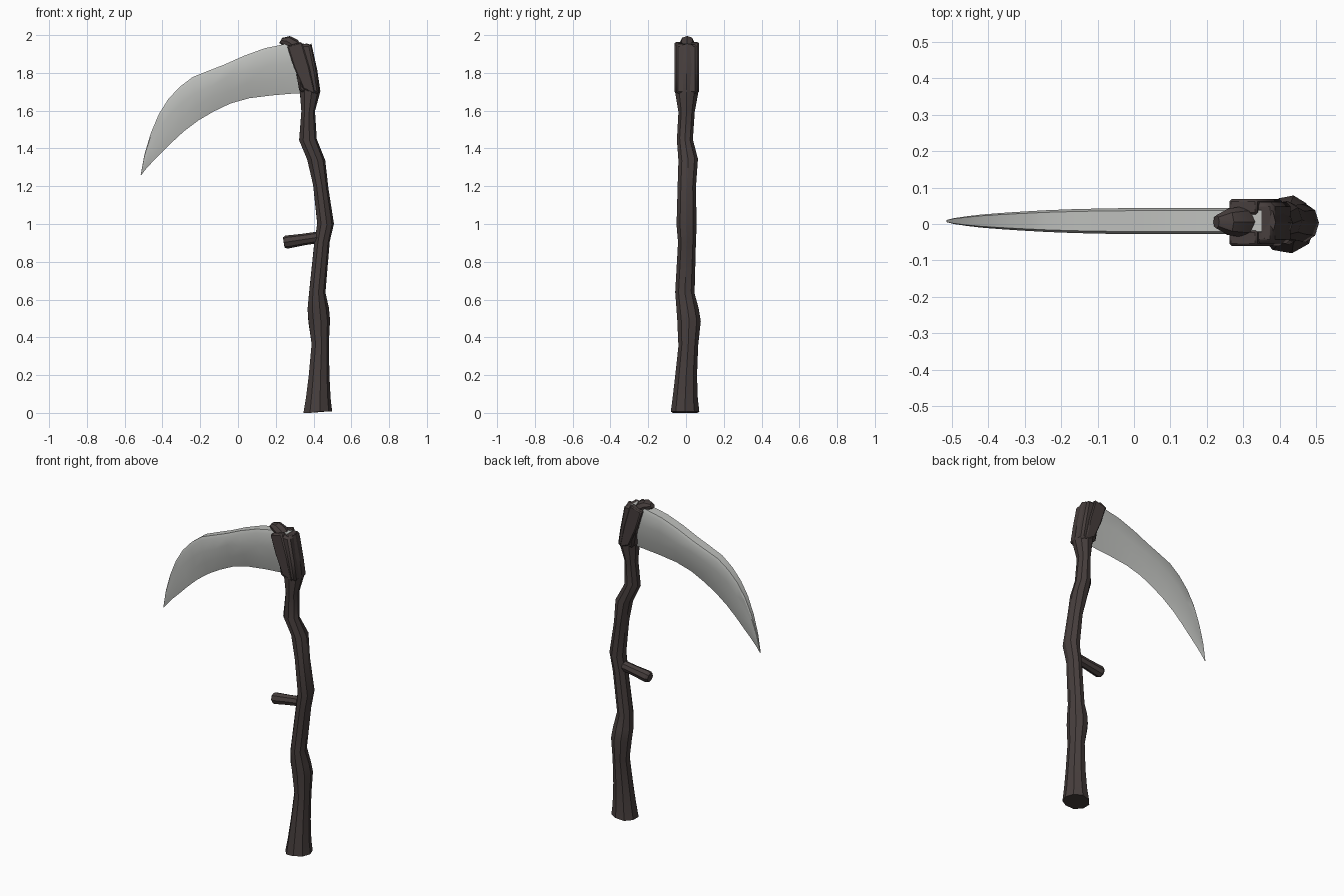
import bpy, bmesh, math, random
from mathutils import Vector

if "Cube" in bpy.data.objects:
    bpy.data.objects.remove(bpy.data.objects["Cube"])

random.seed(4)


def material(name, color):
    m = bpy.data.materials.new(name)
    m.diffuse_color = (*color, 1)
    m.use_nodes = True
    m.node_tree.nodes["Principled BSDF"].inputs["Base Color"].default_value = m.diffuse_color
    return m


WOOD = material("dark wood", (0.062, 0.048, 0.046))
STEEL = material("pale steel", (0.52, 0.53, 0.51))


def finish(name, bm, mat, angle=30):
    bmesh.ops.recalc_face_normals(bm, faces=bm.faces)
    mesh = bpy.data.meshes.new(name)
    bm.to_mesh(mesh)
    bm.free()
    mesh.materials.append(mat)
    obj = bpy.data.objects.new(name, mesh)
    bpy.context.collection.objects.link(obj)
    bpy.ops.object.select_all(action='DESELECT')
    obj.select_set(True)
    bpy.context.view_layer.objects.active = obj
    bpy.ops.object.shade_smooth_by_angle(angle=math.radians(angle))
    return obj


def loft(name, rings, mat, angle=30):
    """Skin a row of closed rings and cap both ends."""
    bm = bmesh.new()
    rows = [[bm.verts.new(p) for p in ring] for ring in rings]
    n = len(rows[0])
    for a, b in zip(rows, rows[1:]):
        for i in range(n):
            j = (i + 1) % n
            bm.faces.new((a[i], a[j], b[j], b[i]))
    bm.faces.new(rows[0])
    bm.faces.new(rows[-1])
    return finish(name, bm, mat, angle)


def plate(name, profile, y0, y1, mat, bevel=0.006):
    """Extrude an xz outline between two y values."""
    obj = loft(name, [[(x, y, z) for x, z in profile] for y in (y0, y1)], mat)
    mod = obj.modifiers.new("worn_edges", 'BEVEL')
    mod.width = bevel
    mod.segments = 1
    return obj


# Crooked shaft: z, left x, right x, front y, back y
shaft = [(0.01, .343, .497, -.080, .070), (0.08, .357, .489, -.070, .062),
         (0.20, .372, .483, -.056, .058), (0.36, .388, .480, -.040, .064),
         (0.49, .370, .486, -.046, .078), (0.55, .366, .480, -.050, .066),
         (0.64, .375, .462, -.057, .045), (0.90, .402, .485, -.042, .052),
         (1.00, .418, .507, -.050, .056), (1.20, .396, .477, -.044, .052),
         (1.34, .364, .461, -.040, .063), (1.45, .322, .416, -.048, .036),
         (1.60, .334, .407, -.040, .046), (1.70, .325, .435, -.058, .064),
         (1.82, .315, .418, -.050, .058), (1.95, .325, .388, -.040, .050)]
rings = []
for z, xl, xr, yf, yb in shaft:
    ring = []
    for i in range(9):
        a = 2 * math.pi * i / 9
        tilt = random.uniform(-.008, .008) if z > .05 else 0
        ring.append(((xl + xr) / 2 + math.cos(a) * (xr - xl) / 2 * 1.02,
                     (yf + yb) / 2 + math.sin(a) * (yb - yf) / 2 * 1.02, z + tilt))
    rings.append(ring)
rings[0] = [(x, y, 0.0 if x < .43 else .008) for x, y, z in rings[0]]
loft("shaft", rings, WOOD)

# Side grip
start, end = Vector((.44, .005, .932)), Vector((.242, .005, .902))
axis = (end - start).normalized()
up = axis.cross(Vector((0, 1, 0))).normalized()
grip = []
for t, r in ((0, .030), (.5, .031), (.93, .035), (1, .027)):
    c = start.lerp(end, t)
    grip.append([c + r * (math.cos(a) * Vector((0, 1, 0)) + math.sin(a) * up)
                 for a in (2 * math.pi * i / 8 for i in range(8))])
loft("grip", grip, WOOD)

# Wooden clamps on both sides of the blade root
clamp = [(.260, 1.942), (.338, 1.964), (.378, 1.83), (.408, 1.69),
         (.345, 1.715), (.295, 1.83)]
plate("front_clamp", clamp, -.060, -.018, WOOD)
plate("back_clamp", clamp, .026, .068, WOOD)

# Core of the head behind the blade
core = [(.325, 1.70), (.432, 1.69), (.415, 1.80), (.385, 1.952),
        (.325, 1.952), (.305, 1.82)]
plate("head_core", core, -.054, .060, WOOD, .012)

# Rounded peg poking out over the blade
peg = []
for x, z, r in ((.226, 1.972, .018), (.258, 1.968, .036), (.295, 1.945, .042), (.350, 1.88, .042)):
    peg.append([(x + r * .45 * math.sin(a), .006 + r * math.cos(a), z + r * .75 * math.sin(a))
                for a in (2 * math.pi * i / 8 for i in range(8))])
loft("peg", peg, WOOD)

# Curved blade: spine x, z, edge x, z, half thickness
blade = [(.350, 1.955, .370, 1.692, .036), (.250, 1.953, .310, 1.692, .036),
         (.140, 1.930, .180, 1.681, .036), (.030, 1.890, .060, 1.666, .036),
         (-.070, 1.845, -.040, 1.638, .035), (-.160, 1.810, -.130, 1.595, .033),
         (-.240, 1.778, -.210, 1.548, .030), (-.310, 1.725, -.285, 1.492, .026),
         (-.370, 1.660, -.350, 1.432, .022), (-.420, 1.580, -.405, 1.376, .018),
         (-.462, 1.480, -.450, 1.332, .013), (-.495, 1.370, -.488, 1.290, .008),
         (-.515, 1.260, -.513, 1.258, .003)]
sections = []
for sx, sz, ex, ez, h in blade:
    def side(s):
        pts = []
        for f, w in ((0, .80), (.08, 1), (.36, .88), (.68, .62)):
            f2 = f + (random.uniform(-.04, .04) if f > .1 else 0)
            w2 = w + (random.uniform(-.10, .10) if f > .1 else 0)
            pts.append((sx + (ex - sx) * f2, .008 + s * h * w2, sz + (ez - sz) * f2))
        return pts
    sections.append(side(-1) + [(ex, .008, ez)] + side(1)[::-1])
loft("blade", sections, STEEL, 25)
